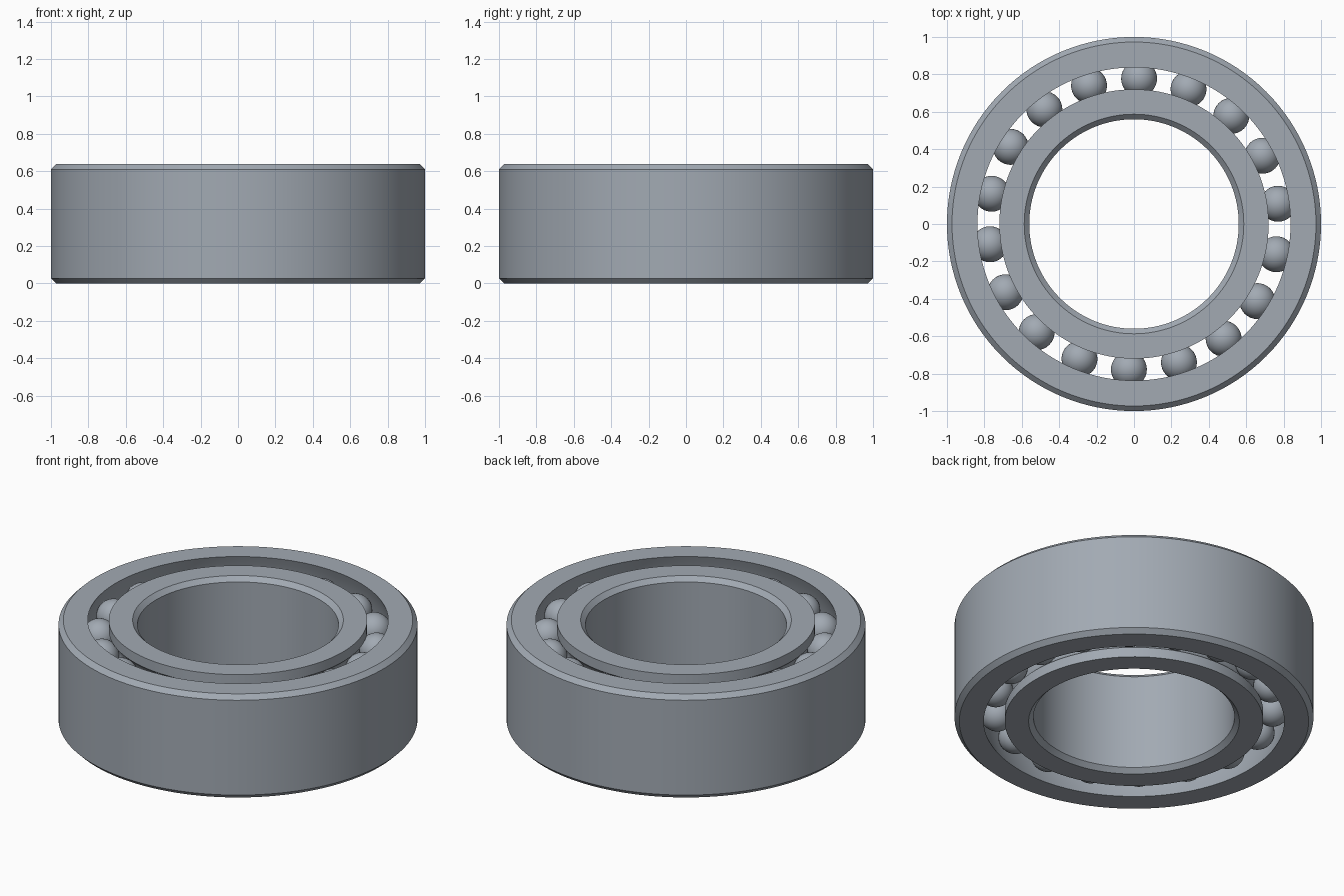
import bpy
import bmesh
from math import acos, asin, cos, pi, radians, sin, sqrt
from mathutils import Matrix, Vector

if "Cube" in bpy.data.objects:
    bpy.data.objects.remove(bpy.data.objects["Cube"], do_unlink=True)

HEIGHT = 0.637
MID = HEIGHT / 2
CHAMFER = 0.027
PITCH = 0.778          # radius of the ball circle
BALL = 0.096
ROW = 0.18             # ball row distance from the middle plane
COUNT = 18

steel = bpy.data.materials.new("steel_grey")
steel.use_nodes = True
colour = (0.36, 0.40, 0.45, 1)
steel.diffuse_color = colour
steel.node_tree.nodes["Principled BSDF"].inputs["Base Color"].default_value = colour


def add_object(name, mesh):
    obj = bpy.data.objects.new(name, mesh)
    bpy.context.collection.objects.link(obj)
    return obj


def smooth(obj):
    bpy.ops.object.select_all(action="DESELECT")
    obj.select_set(True)
    bpy.context.view_layer.objects.active = obj
    bpy.ops.object.shade_smooth_by_angle(angle=radians(30))


def lathe(name, profile, segments=128):
    """Revolve a closed (radius, height) outline about the z axis."""
    bm = bmesh.new()
    verts = [bm.verts.new((r, 0, z)) for r, z in profile]
    edges = [bm.edges.new((a, b)) for a, b in zip(verts, verts[1:] + verts[:1])]
    bmesh.ops.spin(bm, geom=verts + edges, cent=(0, 0, 0), axis=(0, 0, 1),
                   angle=2 * pi, steps=segments, use_duplicate=False)
    bmesh.ops.remove_doubles(bm, verts=bm.verts[:], dist=0.0001)
    bmesh.ops.recalc_face_normals(bm, faces=bm.faces[:])
    mesh = bpy.data.meshes.new(name)
    bm.to_mesh(mesh)
    bm.free()
    mesh.materials.append(steel)
    smooth(add_object(name, mesh))


def arc(radius, z, size, start, end, steps):
    angles = [start + (end - start) * i / steps for i in range(steps + 1)]
    return [(radius + size * cos(a), z + size * sin(a)) for a in angles]


# Outer ring: chamfered outside, one spherical raceway inside
race = sqrt(PITCH ** 2 + ROW ** 2) + BALL + 0.001
tilt = asin(MID / race)
outer = [(1 - CHAMFER, 0), (1, CHAMFER), (1, HEIGHT - CHAMFER), (1 - CHAMFER, HEIGHT)]
lathe("outer_ring", outer + arc(0, MID, race, tilt, -tilt, 16))

# Inner ring: chamfered bore, two ball grooves outside
BORE, SHOULDER = 0.56, 0.72
groove = BALL + 0.001
half = acos((PITCH - SHOULDER) / groove)
inner = [(BORE + CHAMFER, HEIGHT), (BORE, HEIGHT - CHAMFER),
         (BORE, CHAMFER), (BORE + CHAMFER, 0), (SHOULDER, 0)]
for z in (MID - ROW, MID + ROW):
    inner += arc(PITCH, z, groove, pi + half, pi - half, 12)
inner.append((SHOULDER, HEIGHT))
lathe("inner_ring", inner)

# Two rows of balls sharing one mesh
bm = bmesh.new()
bmesh.ops.create_uvsphere(bm, u_segments=32, v_segments=20, radius=BALL)
ball_mesh = bpy.data.meshes.new("ball")
bm.to_mesh(ball_mesh)
bm.free()
ball_mesh.materials.append(steel)
ball_mesh.shade_smooth()
for row, z in (("lower", MID - ROW), ("upper", MID + ROW)):
    for i in range(COUNT):
        turn = Matrix.Rotation(radians(8) + 2 * pi * i / COUNT, 3, "Z")
        ball = add_object(f"{row}_ball_{i + 1}", ball_mesh)
        ball.location = turn @ Vector((PITCH, 0, z))
